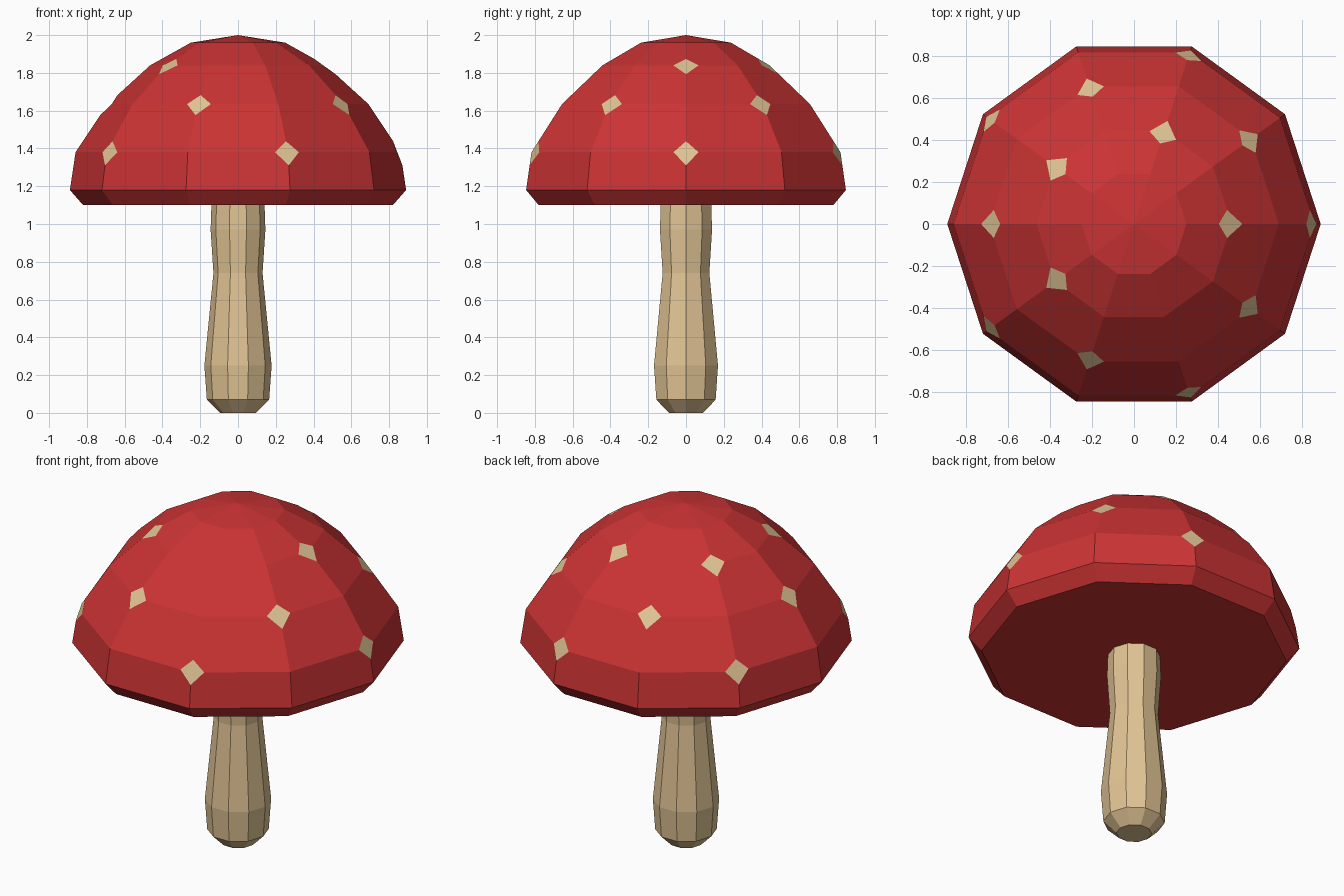
import bpy, bmesh
from math import cos, sin, radians

SIDES = 10

old = bpy.data.objects.get("Cube")
if old:
    bpy.data.objects.remove(old, do_unlink=True)


def make_material(name, rgb):
    mat = bpy.data.materials.new(name)
    mat.use_nodes = True
    mat.diffuse_color = (*rgb, 1)
    mat.node_tree.nodes["Principled BSDF"].inputs["Base Color"].default_value = (*rgb, 1)
    return mat


red = make_material("cap red", (0.60, 0.033, 0.034))
cream = make_material("cream", (0.75, 0.55, 0.295))


def lathe(profile):
    """Faceted solid of revolution; a zero radius at the end makes a tip."""
    bm = bmesh.new()
    rings = []
    for r, z in profile:
        count = SIDES if r else 1
        rings.append([bm.verts.new((r * cos(radians(k * 360 / SIDES)),
                                    r * sin(radians(k * 360 / SIDES)), z))
                      for k in range(count)])
    bm.faces.new(rings[0][::-1])
    for low, high in zip(rings, rings[1:]):
        for k in range(SIDES):
            n = (k + 1) % SIDES
            if len(high) == 1:
                bm.faces.new((low[k], low[n], high[0]))
            else:
                bm.faces.new((low[k], low[n], high[n], high[k]))
    if len(rings[-1]) > 1:
        bm.faces.new(rings[-1])
    return bm, rings


def add_object(name, bm, *materials):
    bmesh.ops.recalc_face_normals(bm, faces=bm.faces)
    mesh = bpy.data.meshes.new(name)
    bm.to_mesh(mesh)
    bm.free()
    for mat in materials:
        mesh.materials.append(mat)
    obj = bpy.data.objects.new(name, mesh)
    bpy.context.collection.objects.link(obj)


# Stem
stem, _ = lathe([(0.095, 0), (0.165, 0.07), (0.178, 0.25), (0.13, 0.74),
                 (0.145, 0.97), (0.14, 1.12)])
add_object("stem", stem, cream)

# Cap, with spots cut as bevelled corners on alternating ring vertices
cap, rings = lathe([(0.82, 1.10), (0.89, 1.18), (0.86, 1.38), (0.69, 1.635),
                    (0.465, 1.84), (0.25, 1.96), (0, 2.0)])
corners = rings[2][0::2] + rings[3][1::2] + rings[4][0:8:2]
bmesh.ops.bevel(cap, geom=corners, offset=0.07, offset_type='OFFSET', segments=1,
                profile=0.5, affect='VERTICES', clamp_overlap=False, material=1)
add_object("spotted_cap", cap, red, cream)
